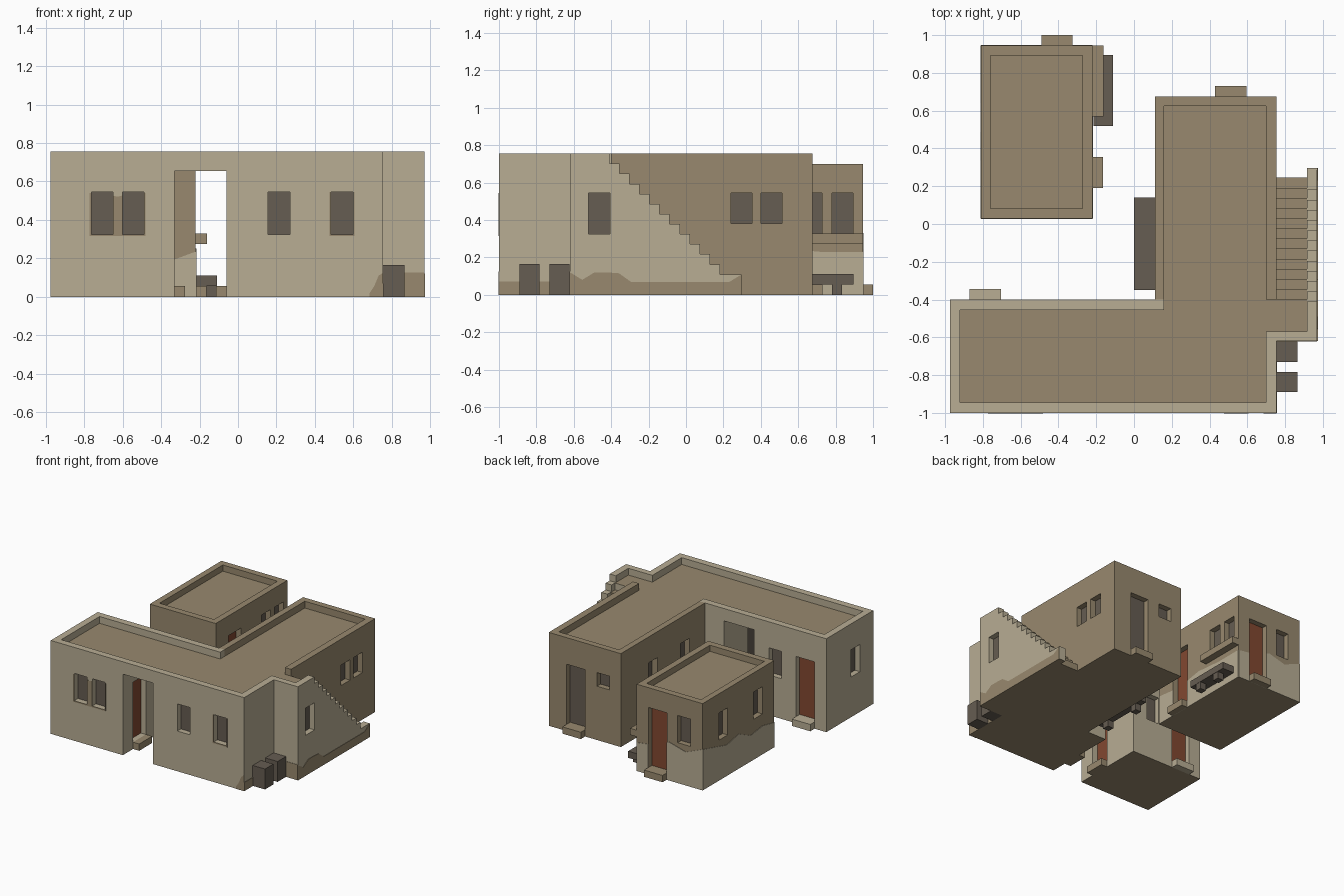
import bpy, bmesh
from mathutils import Vector

if "Cube" in bpy.data.objects:
    bpy.data.objects.remove(bpy.data.objects["Cube"])


def material(name, rgb):
    m = bpy.data.materials.new(name)
    m.use_nodes = True
    m.diffuse_color = (*rgb, 1)
    b = m.node_tree.nodes["Principled BSDF"]
    b.inputs["Base Color"].default_value = (*rgb, 1)
    b.inputs["Roughness"].default_value = 0.9
    return m


PLASTER = material("pale plaster", (0.479, 0.418, 0.296))
MUD = material("brown mud", (0.314, 0.250, 0.156))
DARK = material("dark grey wood", (0.133, 0.109, 0.084))
DOOR = material("red brown door", (0.223, 0.065, 0.030))


def finish(name, bm, mats):
    bmesh.ops.recalc_face_normals(bm, faces=bm.faces)
    me = bpy.data.meshes.new(name)
    bm.to_mesh(me)
    bm.free()
    for m in mats:
        me.materials.append(m)
    ob = bpy.data.objects.new(name, me)
    bpy.context.collection.objects.link(ob)
    return ob


def boxes(name, ranges, *mats):
    """Axis-aligned boxes given as (x0, x1, y0, y1, z0, z1)."""
    bm = bmesh.new()
    for x0, x1, y0, y1, z0, z1 in ranges:
        for v in bmesh.ops.create_cube(bm, size=1)["verts"]:
            v.co = ((x0 + x1) / 2 + v.co.x * (x1 - x0),
                    (y0 + y1) / 2 + v.co.y * (y1 - y0),
                    (z0 + z1) / 2 + v.co.z * (z1 - z0))
    return finish(name, bm, mats)


def prism(name, axis, pts, a, b, *mats):
    """Outline extruded from a to b along an axis."""
    bm = bmesh.new()
    verts = []
    for p in pts:
        co = list(p)
        co.insert("xyz".index(axis), a)
        verts.append(bm.verts.new(co))
    r = bmesh.ops.extrude_face_region(bm, geom=[bm.faces.new(verts)])
    shift = Vector([b - a if axis == c else 0 for c in "xyz"])
    bmesh.ops.translate(bm, vec=shift,
                        verts=[g for g in r["geom"] if isinstance(g, bmesh.types.BMVert)])
    return finish(name, bm, mats)


def carve(ob, *cutters):
    for c in cutters:
        m = ob.modifiers.new("cut", "BOOLEAN")
        m.operation, m.solver, m.object = "DIFFERENCE", "EXACT", c
    bpy.context.view_layer.update()
    dg = bpy.context.evaluated_depsgraph_get()
    me = bpy.data.meshes.new_from_object(ob.evaluated_get(dg))
    ob.modifiers.clear()
    ob.data = me


def side_box(side, plane, u0, u1, z0, z1, inner, outer):
    """Box on a wall, from inner to outer measured along the wall's normal."""
    s = 1 if side[0] == "+" else -1
    n0, n1 = sorted((plane + s * inner, plane + s * outer))
    return (n0, n1, u0, u1, z0, z1) if side[1] == "x" else (u0, u1, n0, n1, z0, z1)


# Windows in rows: side, wall position, sill height, starts along the wall
HEAD, WIDTH = 0.545, 0.113
rows = [("-y", -1, 0.325, (-0.763, -0.602, 0.157, 0.485)),
        ("+x", 0.97, 0.325, (-0.52,)), ("-x", -0.975, 0.325, (-0.83,)),
        ("+y", -0.4, 0.325, (-0.575,)), ("+x", 0.755, 0.38, (0.24, 0.40)),
        ("-x", 0.11, 0.38, (-0.20, 0.21)), ("+y", 0.675, 0.435, (0.21,)),
        ("+y", 0.945, 0.325, (-0.70,)), ("+x", -0.22, 0.325, (0.615, 0.78)),
        ("-x", -0.81, 0.325, (0.18, 0.625))]
windows = [(side, plane, u, u + WIDTH, sill, HEAD)
           for side, plane, sill, starts in rows for u in starts]
# Doors: name, side, wall position, start along the wall, leaf and step colours
doors = [("passage_left_door", "+x", -0.33, -0.87, DOOR, MUD),
         ("passage_right_door", "-x", -0.06, -0.87, DARK, MUD),
         ("yard_door", "+y", -0.4, -0.87, DOOR, PLASTER),
         ("wing_door", "+y", 0.675, 0.43, DARK, MUD),
         ("annex_back_door", "+y", 0.945, -0.49, DOOR, MUD),
         ("annex_side_door", "+x", -0.22, 0.19, DOOR, MUD)]
doorways = [(side, plane, u, u + 0.165, 0.054, 0.54) for _, side, plane, u, _, _ in doors]

# Temporary cutters
openings = boxes("opening_cutter", [side_box(*w, -0.05, 0.02) for w in windows + doorways])
passage = boxes("passage_cutter", [(-0.33, -0.06, -1.1, -0.3, -0.1, 0.655)])
roof = prism("roof_cutter", "z",
             [(-0.92, -0.945), (0.70, -0.945), (0.70, -0.57), (0.915, -0.57), (0.915, -0.4),
              (0.70, -0.4), (0.70, 0.625), (0.16, 0.625), (0.16, -0.455), (-0.92, -0.455)],
             0.70, 0.85)
annex_roof = boxes("annex_roof_cutter", [(-0.76, -0.272, 0.083, 0.892, 0.65, 0.85)])

# Main walls
front = boxes("front_house", [(-0.975, 0.755, -1, -0.4, 0, 0.755)], PLASTER, MUD)
carve(front, passage, roof, openings)
wing = boxes("wing_house", [(0.11, 0.755, -0.4, 0.675, 0, 0.755)], MUD)
carve(wing, roof, openings)
annex = boxes("annex_house", [(-0.81, -0.22, 0.03, 0.945, 0, 0.70)], MUD)
carve(annex, annex_roof, openings)

# Stair landing, its parapet, the stepped outer wall and the stairs
RISE, COUNT = 0.0538, 12


def flight(y, z):
    """Descending step profile."""
    return [(y + k * RISE, z - (k + d) * RISE) for k in range(COUNT) for d in (0, 1)]


landing = boxes("stair_landing", [(0.755, 0.915, -0.62, -0.4, 0, 0.70)], PLASTER, MUD)
boxes("landing_parapet", [(0.755, 0.915, -0.62, -0.57, 0.70, 0.755)], PLASTER)
stair_wall = prism("stair_wall", "x", [(-0.62, 0), (-0.62, 0.755)] + flight(-0.41, 0.755) +
                   [(0.297, 0.755 - COUNT * RISE), (0.297, 0)], 0.915, 0.97, PLASTER, MUD)
carve(stair_wall, openings)
prism("stairs", "x", [(-0.4, 0), (-0.4, COUNT * RISE)] + flight(-0.4 + RISE, COUNT * RISE),
      0.755, 0.915, MUD)

# Brown roofs and undersides on the pale walls
for ob in (front, landing, stair_wall):
    for p in ob.data.polygons:
        roof_face = p.normal.z > 0.9 and abs(p.center.z - 0.70) < 0.005 and ob is not stair_wall
        if roof_face or (p.normal.z < -0.9 and p.center.z < 0.01):
            p.material_index = 1


# Worn patches: thin plates whose wavy top follows evenly spaced heights
def patch(name, side, plane, u0, u1, heights, mat, base=0):
    step = (u1 - u0) / (len(heights) - 1)
    pts = [(u0, base)] + [(u0 + i * step, h) for i, h in enumerate(heights)] + [(u1, base)]
    out = 0.003 if side[0] == "+" else -0.003
    carve(prism(name, side[1], pts, plane, plane + out, mat), openings)


patch("front_corner_stain", "-y", -1, 0.685, 0.755, (0.02, 0.055, 0.11, 0.125), MUD)
patch("side_base_stain", "+x", 0.755, -1, -0.62, (0.07, 0.07), MUD)
patch("landing_base_stain", "-y", -0.62, 0.755, 0.97, (0.125, 0.125), MUD)
patch("stair_wall_stain", "+x", 0.97, -0.62, 0.296,
      [0.12, 0.08, 0.12, 0.12, 0.115] + [0.068] * 9 + [0.108], MUD)
patch("window_pair_stain", "-y", -1, -0.772, -0.482, (0.54, 0.54, 0.52, 0.54, 0.54), MUD, 0.315)
patch("window_stain", "-y", -1, 0.476, 0.606, (0.545, 0.545), MUD, 0.315)
patch("annex_front_plaster", "-y", 0.03, -0.81, -0.22, (0.2, 0.25, 0.2, 0.18, 0.235), PLASTER)
patch("annex_right_plaster", "+x", -0.22, 0.03, 0.945, (0.235, 0.21, 0.25, 0.23, 0.23), PLASTER)
patch("annex_back_plaster", "+y", 0.945, -0.81, -0.22, (0.33, 0.27, 0.31, 0.25, 0.23), PLASTER)
patch("annex_left_plaster", "-x", -0.81, 0.03, 0.945,
      (0.2, 0.23, 0.21, 0.28, 0.25, 0.29, 0.33), PLASTER)
for c in (openings, passage, roof, annex_roof):
    bpy.data.objects.remove(c)

# Window panes, door leaves and doorsteps
boxes("window_panes", [side_box(*w, -0.054, -0.045) for w in windows], DARK)
for (name, side, plane, u, leaf, step), way in zip(doors, doorways):
    boxes(name, [side_box(*way, -0.054, -0.045)], leaf)
    boxes(name + "_step", [side_box(side, plane, u, u + 0.165, 0, 0.055, 0, 0.055)], step)

# Shelf, benches and crates
boxes("window_shelf", [(-0.22, -0.162, 0.57, 0.945, 0.275, 0.328)], MUD)


def bench(name, x0, x1, y0, y1, leg_x, leg_ys):
    boxes(name, [(x0, x1, y0, y1, 0.056, 0.11)] +
          [(leg_x, leg_x + 0.053, y, y + 0.054, 0, 0.056) for y in leg_ys], DARK)


bench("annex_bench", -0.215, -0.11, 0.52, 0.895, -0.165, (0.58, 0.78))
bench("yard_bench", 0, 0.11, -0.35, 0.14, 0.002, (-0.29, 0.03))
for i, y in enumerate((-0.89, -0.73)):
    boxes(f"crate_{i + 1}", [(0.755, 0.865, y, y + 0.107, 0, 0.165)], DARK)
